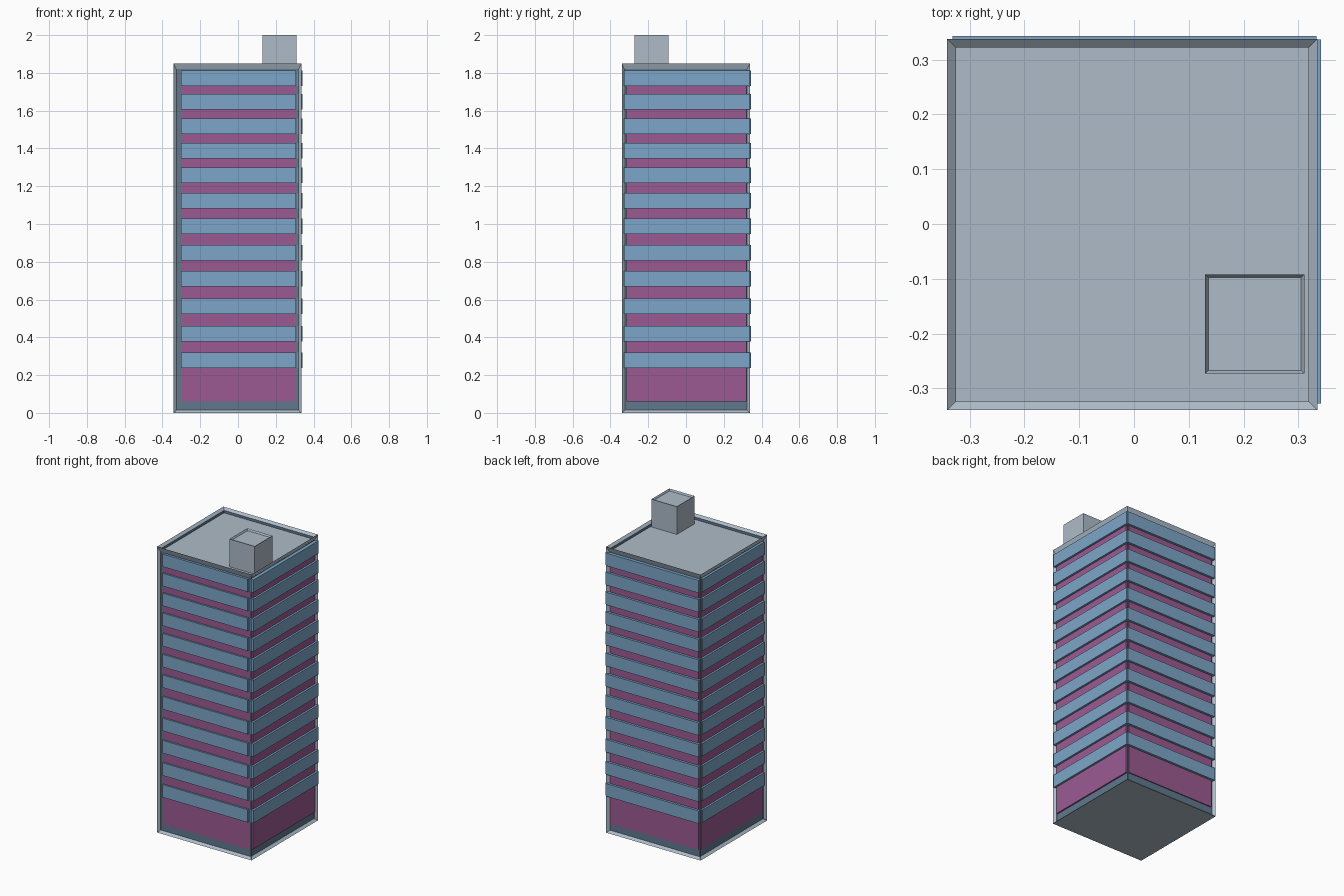
import bpy, bmesh
from mathutils import Vector

cube = bpy.data.objects.get("Cube")
if cube:
    bpy.data.objects.remove(cube, do_unlink=True)


def material(name, rgb):
    m = bpy.data.materials.new(name)
    m.use_nodes = True
    m.diffuse_color = (*rgb, 1)
    m.node_tree.nodes["Principled BSDF"].inputs["Base Color"].default_value = (*rgb, 1)
    return m


FRAME = material("pale_grey", (0.42, 0.50, 0.58))
WALL = material("slate_blue", (0.117, 0.19, 0.275))
GLASS = material("magenta", (0.33, 0.102, 0.287))
BAND = material("sky_blue", (0.20, 0.38, 0.58))


def add_box(bm, low, high):
    """Add a box between two corners and return its faces."""
    verts = bmesh.ops.create_cube(bm, size=1)["verts"]
    low, high = Vector(low), Vector(high)
    for v in verts:
        v.co = (low + high) / 2 + v.co * (high - low)
    return list({f for v in verts for f in v.link_faces})


def finish(bm, name, *mats):
    bm.normal_update()
    mesh = bpy.data.meshes.new(name)
    bm.to_mesh(mesh)
    bm.free()
    for m in mats:
        mesh.materials.append(m)
    ob = bpy.data.objects.new(name, mesh)
    bpy.context.collection.objects.link(ob)


def recess(bm, faces, border, depth):
    bmesh.ops.inset_individual(bm, faces=faces, thickness=border, depth=-depth)


HALF, TOP, DEPTH = 0.338, 1.85, 0.016

# Tower shell: framed sides with sunken walls, and a sunken roof
bm = bmesh.new()
faces = add_box(bm, (-0.341, -0.34, 0), (0.335, HALF, TOP))
bm.normal_update()
sides = [f for f in faces if abs(f.normal.z) < 0.5]
roof = [f for f in faces if f.normal.z > 0.5]
recess(bm, sides, 0.02, DEPTH)
recess(bm, roof, 0.016, 0.03)
for f in sides:
    f.material_index = 1
finish(bm, "tower_shell", FRAME, WALL)

# Rooftop box with a shallow sunken top
bm = bmesh.new()
faces = add_box(bm, (0.13, -0.273, TOP - 0.03), (0.311, -0.092, 2))
bm.normal_update()
recess(bm, [f for f in faces if f.normal.z > 0.5], 0.008, 0.012)
finish(bm, "rooftop_box", FRAME)


def side_box(bm, axis, sign, span, heights, inner, outer):
    """Box lying against one side; span runs along the other horizontal axis."""
    low, high = [0, 0, heights[0]], [0, 0, heights[1]]
    low[axis], high[axis] = sorted((sign * inner, sign * outer))
    low[1 - axis], high[1 - axis] = span
    add_box(bm, low, high)


# Side name, axis, sign, panel span, band span, band outer face
SIDES = [
    ("front", 1, -1, (-0.303, 0.307), (-0.303, 0.307), 0.339),
    ("back", 1, 1, (-0.319, 0.313), (-0.331, 0.333), 0.343),
    ("left", 0, 1, (-0.316, 0.319), (-0.328, 0.337), 0.341),
    ("right", 0, -1, (-0.316, 0.316), (-0.316, 0.316), 0.341),
]
# Storeys get slightly lower towards the top
LEVELS = [0.279, 0.42, 0.565, 0.709, 0.849, 0.989, 1.122, 1.257, 1.389, 1.518, 1.646, 1.771]

for name, axis, sign, panel, band, outer in SIDES:
    # Coloured glazing set just proud of the sunken wall
    bm = bmesh.new()
    side_box(bm, axis, sign, panel, (0.06, 1.8), 0.315, 0.328)
    finish(bm, name + "_glazing", GLASS)
    # Projecting horizontal bands, one per storey
    bm = bmesh.new()
    for z in LEVELS:
        side_box(bm, axis, sign, band, (z - 0.041, z + 0.041), 0.315, outer)
    finish(bm, name + "_bands", BAND)
